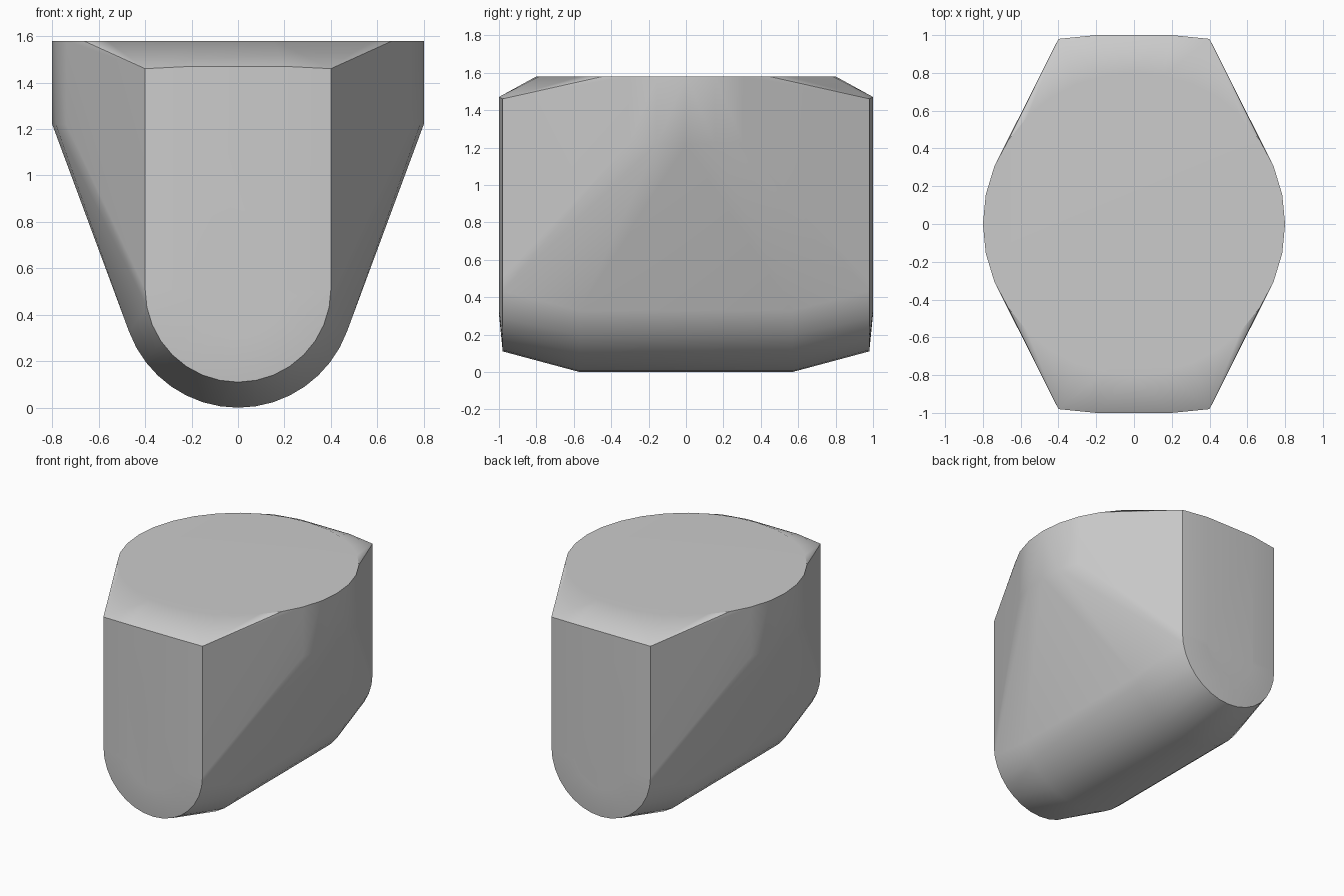
import bpy, bmesh
from math import sin, cos, pi, radians

cube = bpy.data.objects.get("Cube")
if cube:
    bpy.data.objects.remove(cube, do_unlink=True)

grey = bpy.data.materials.new("light_grey")
grey.use_nodes = True
colour = (0.6, 0.6, 0.6, 1)
grey.diffuse_color = colour
grey.node_tree.nodes["Principled BSDF"].inputs["Base Color"].default_value = colour


def arc(radius, y, centre_z, steps=16, trim=0.0):
    """Lower half-round section across x."""
    for i in range(steps + 1):
        a = pi + trim + (pi - 2 * trim) * i / steps
        yield (radius * cos(a), y, centre_z + radius * sin(a))


def disc(radius, z, steps=32):
    for i in range(steps):
        a = 2 * pi * i / steps
        yield (radius * cos(a), radius * sin(a), z)


points = []
# Round upper body
points += disc(0.8, 1.22)
points += disc(0.8, 1.58)
for side in (-1, 1):
    # Rounded keel
    points += arc(0.5, side * 0.57, 0.5, trim=radians(20))
    # U-shaped end rim
    points += arc(0.4, side * 0.98, 0.51)
    points += [(x, side * 0.98, 1.46) for x in (-0.4, 0.4)]
    # Slightly raised end panel
    points += arc(0.2, side, 0.51)
    points += [(x, side, 1.47) for x in (-0.2, 0.2)]

# Stretch one skin over all the sections
bm = bmesh.new()
for p in points:
    bm.verts.new(p)
hull = bmesh.ops.convex_hull(bm, input=bm.verts[:])
spare = {g for g in hull["geom_interior"] + hull["geom_unused"]
         if isinstance(g, bmesh.types.BMVert)}
bmesh.ops.delete(bm, geom=list(spare), context="VERTS")
bmesh.ops.dissolve_limit(bm, angle_limit=radians(0.5),
                         verts=bm.verts[:], edges=bm.edges[:])
bmesh.ops.recalc_face_normals(bm, faces=bm.faces[:])
mesh = bpy.data.meshes.new("body")
bm.to_mesh(mesh)
bm.free()

body = bpy.data.objects.new("body", mesh)
bpy.context.collection.objects.link(body)
mesh.materials.append(grey)

# Soft sides, crisp rims
bpy.ops.object.select_all(action="DESELECT")
body.select_set(True)
bpy.context.view_layer.objects.active = body
bpy.ops.object.shade_smooth_by_angle(angle=radians(30))
weighted = body.modifiers.new("even_shading", "WEIGHTED_NORMAL")
weighted.keep_sharp = True
